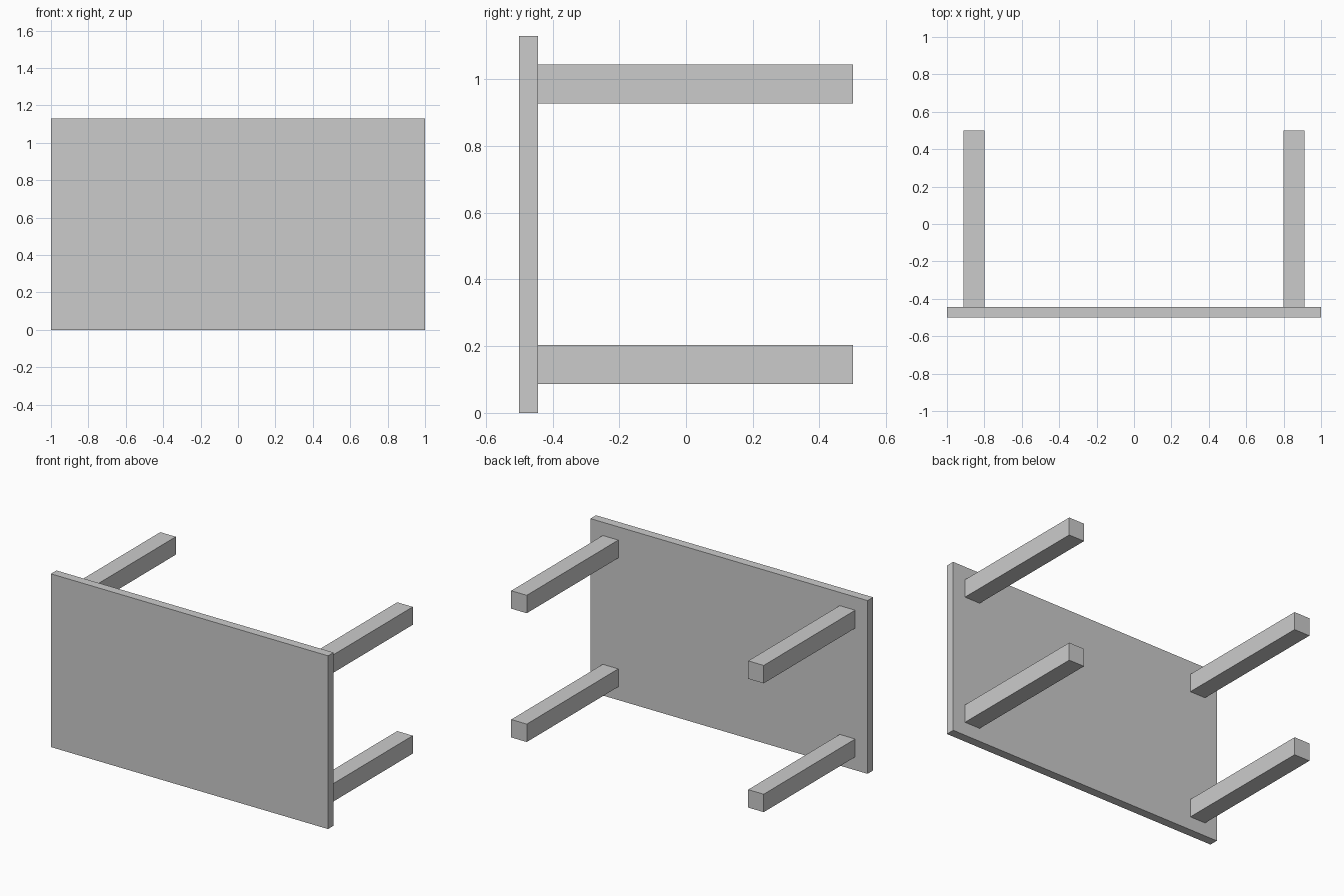
import bpy

if "Cube" in bpy.data.objects:
    bpy.data.objects.remove(bpy.data.objects["Cube"])

grey = bpy.data.materials.new("plain_grey")
grey.diffuse_color = (0.6, 0.6, 0.6, 1)
grey.use_nodes = True
grey.node_tree.nodes["Principled BSDF"].inputs["Base Color"].default_value = grey.diffuse_color


def box(name, lo, hi):
    """Axis-aligned box between two opposite corners."""
    bpy.ops.mesh.primitive_cube_add(size=1, location=[(a + b) / 2 for a, b in zip(lo, hi)])
    ob = bpy.context.object
    ob.name = name
    ob.scale = [b - a for a, b in zip(lo, hi)]
    bpy.ops.object.transform_apply(location=False, rotation=False, scale=True)
    ob.data.materials.append(grey)
    return ob


# Table lying on its long edge: the top stands upright at the front
HEIGHT = 1.13
FRONT, INNER, BACK = -0.5, -0.443, 0.5
box("table_top", (-1, FRONT, 0), (1, INNER, HEIGHT))

# Four legs pointing backwards, inset from the corners
LEG_X, LEG_Z = 0.855, 0.42          # leg centres from the middle of the top
HALF_W, HALF_H = 0.056, 0.0585      # half leg thickness
for side, sx in (("left", -1), ("right", 1)):
    for level, sz in (("lower", -1), ("upper", 1)):
        x, z = sx * LEG_X, HEIGHT / 2 + sz * LEG_Z
        box(f"{level}_{side}_leg",
            (x - HALF_W, INNER, z - HALF_H), (x + HALF_W, BACK, z + HALF_H))
